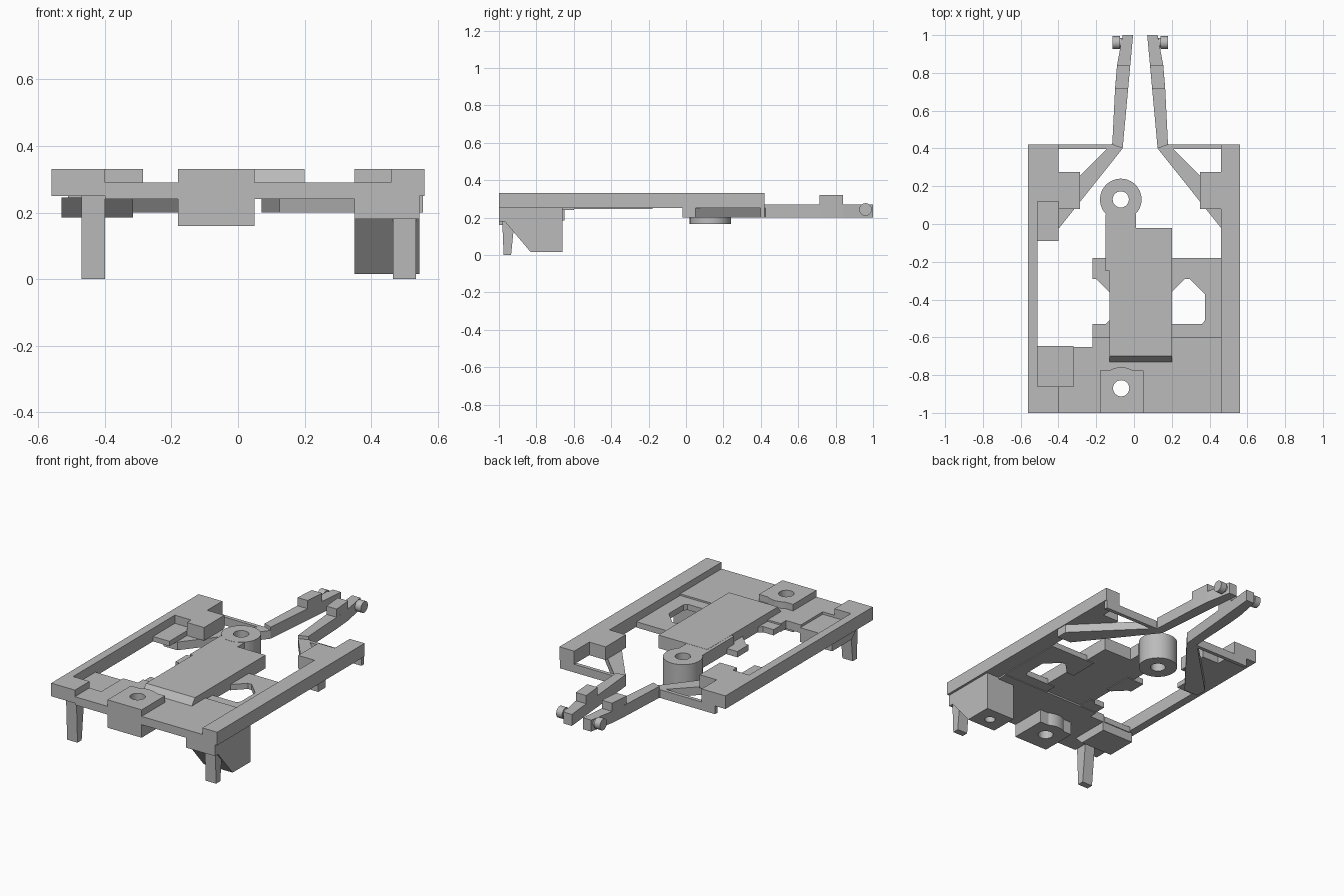
import bpy, bmesh, math
from mathutils import Matrix

if "Cube" in bpy.data.objects:
    bpy.data.objects.remove(bpy.data.objects["Cube"])

grey = bpy.data.materials.new("plain grey")
grey.use_nodes = True
grey.diffuse_color = (0.5, 0.5, 0.5, 1)
grey.node_tree.nodes["Principled BSDF"].inputs["Base Color"].default_value = (0.5, 0.5, 0.5, 1)
AXIS = 0.0325  # centre line of the two arms


def finish(name, bm):
    bmesh.ops.recalc_face_normals(bm, faces=bm.faces)
    me = bpy.data.meshes.new(name)
    bm.to_mesh(me)
    bm.free()
    ob = bpy.data.objects.new(name, me)
    bpy.context.collection.objects.link(ob)
    me.materials.append(grey)
    return ob


def prism(name, pts, a, b, axis="z"):
    """Extrude a flat outline: (x, y) along z, or (y, z) along x."""
    bm = bmesh.new()
    put = (lambda p, t: (p[0], p[1], t)) if axis == "z" else (lambda p, t: (t, p[0], p[1]))
    lo = [bm.verts.new(put(p, a)) for p in pts]
    hi = [bm.verts.new(put(p, b)) for p in pts]
    bm.faces.new(lo)
    bm.faces.new(hi)
    for i in range(len(pts)):
        j = (i + 1) % len(pts)
        bm.faces.new((lo[i], lo[j], hi[j], hi[i]))
    return finish(name, bm)


def box(name, x0, x1, y0, y1, z0, z1):
    return prism(name, [(x0, y0), (x1, y0), (x1, y1), (x0, y1)], z0, z1)


def arc(cx, cy, r, a0, a1, n=24):
    return [(cx + r * math.cos(math.radians(a0 + (a1 - a0) * i / n)),
             cy + r * math.sin(math.radians(a0 + (a1 - a0) * i / n))) for i in range(n + 1)]


def smooth(ob):
    bpy.ops.object.select_all(action="DESELECT")
    ob.select_set(True)
    bpy.context.view_layer.objects.active = ob
    bpy.ops.object.shade_smooth_by_angle(angle=math.radians(30))


def drill(ob, x, y, r, z0, z1):
    cutter = prism(ob.name + "_cutter", arc(x, y, r, 0, 360)[:-1], z0, z1)
    cutter.hide_render = True
    cutter.hide_viewport = True
    cutter.display_type = "WIRE"
    mod = ob.modifiers.new("hole", "BOOLEAN")
    mod.object = cutter
    mod.solver = "EXACT"
    smooth(ob)


def mirror(ob):
    ob.data.transform(Matrix.Translation((-AXIS, 0, 0)))
    ob.location.x = AXIS
    ob.modifiers.new("mirror", "MIRROR")


# Side rails
box("right_rail", 0.46, 0.56, -1, 0.42, 0.25, 0.33)
prism("left_rail", [(-0.56, -1), (-0.4, -1), (-0.4, -0.86), (-0.51, -0.86), (-0.51, 0.12),
                    (-0.4, 0.12), (-0.4, 0.42), (-0.56, 0.42)], 0.25, 0.33)
box("left_rail_ledge", -0.51, -0.4, -0.09, 0.12, 0.25, 0.28)
box("right_rail_tab", 0.35, 0.46, 0.08, 0.275, 0.25, 0.33)
box("left_rail_tab", -0.4, -0.285, 0.08, 0.275, 0.25, 0.33)

# Base plate with its lower openwork rear part
prism("front_plate", [(-0.4, -1), (0.46, -1), (0.46, -0.6), (-0.13, -0.6), (-0.22, -0.6),
                      (-0.22, -0.65), (-0.32, -0.65), (-0.32, -0.86), (-0.4, -0.86)], 0.24, 0.29)
box("front_left_recess", -0.51, -0.32, -0.86, -0.645, 0.24, 0.275)
prism("rear_plate", [(0.46, -0.6), (0.46, -0.18), (0.15, -0.18), (0.15, -0.36), (0.2, -0.36),
                     (0.27, -0.29), (0.295, -0.29), (0.375, -0.37), (0.375, -0.51),
                     (0.36, -0.53), (0.15, -0.53), (0.15, -0.6)], 0.245, 0.28)
prism("left_rear_tab", [(-0.1, -0.18), (-0.22, -0.18), (-0.22, -0.29), (-0.2, -0.29),
                        (-0.13, -0.36), (-0.1, -0.36)], 0.245, 0.28)
prism("left_front_tab", [(-0.1, -0.6), (-0.22, -0.6), (-0.22, -0.53), (-0.15, -0.53),
                         (-0.13, -0.51), (-0.1, -0.51)], 0.245, 0.28)

# Raised central bar with bevelled front, neck and pivot boss
prism("central_bar", [(-0.73, 0.25), (-0.02, 0.25), (-0.02, 0.33), (-0.7, 0.33), (-0.73, 0.29)],
      -0.13, 0.2, "x")
box("bar_neck", -0.15, 0.01, -0.25, 0.05, 0.25, 0.329)
boss = prism("pivot_boss", arc(-0.07, 0.13, 0.11, 0, 360, 48)[:-1], 0.165, 0.33)
drill(boss, -0.07, 0.13, 0.043, 0.1, 0.4)
drill(bpy.data.objects["bar_neck"], -0.07, 0.13, 0.1, 0.1, 0.4)

# Front lug
lug = prism("front_lug", [(-0.18, -1), (0.05, -1), (0.05, -0.775)]
            + arc(-0.068, -0.87, 0.112, 58, 122) + [(-0.18, -0.775)], 0.16, 0.33)
drill(lug, -0.068, -0.87, 0.043, 0.1, 0.4)
drill(bpy.data.objects["front_plate"], -0.068, -0.87, 0.06, 0.1, 0.4)

# Underside blocks and legs
foot = prism("right_foot_block", [(-1, 0.25), (-1, 0.18), (-0.97, 0.18), (-0.83, 0.015),
                                  (-0.66, 0.015), (-0.66, 0.25)], 0.35, 0.545, "x")
drill(foot, 0.45, -0.75, 0.03, 0, 0.1)
prism("left_foot_block", [(-0.9, 0.245), (-0.84, 0.185), (-0.65, 0.185), (-0.65, 0.245)],
      -0.53, -0.315, "x")
for side, x0, x1 in (("left", -0.47, -0.4), ("right", 0.465, 0.535)):
    prism(side + "_leg", [(-0.975, 0), (-0.935, 0), (-0.91, 0.25), (-0.985, 0.25)], x0, x1, "x")

# Mirrored diagonal struts, back bars, arms and pins
mirror(prism("strut", [(0.555, -0.02), (0.46, -0.02), (0.125, 0.4), (0.18, 0.425),
                       (0.555, 0.05)], 0.2, 0.25))
mirror(box("back_bar", 0.16, 0.555, 0.397, 0.42, 0.2, 0.25))
mirror(prism("arm", [(0.125, 0.4), (0.18, 0.42), (0.165, 0.72), (0.155, 0.84), (0.125, 1),
                     (0.07, 1)], 0.2, 0.27))
mirror(prism("arm_block", [(0.096, 0.715), (0.165, 0.715), (0.155, 0.84), (0.085, 0.84)],
             0.26, 0.32))
for name, r, x0, x1 in (("pin", 0.026, 0.1, 0.17), ("pin_head", 0.034, 0.14, 0.18)):
    pin = prism(name, arc(0.96, 0.243, r, 0, 360)[:-1], x0, x1, "x")
    smooth(pin)
    mirror(pin)
